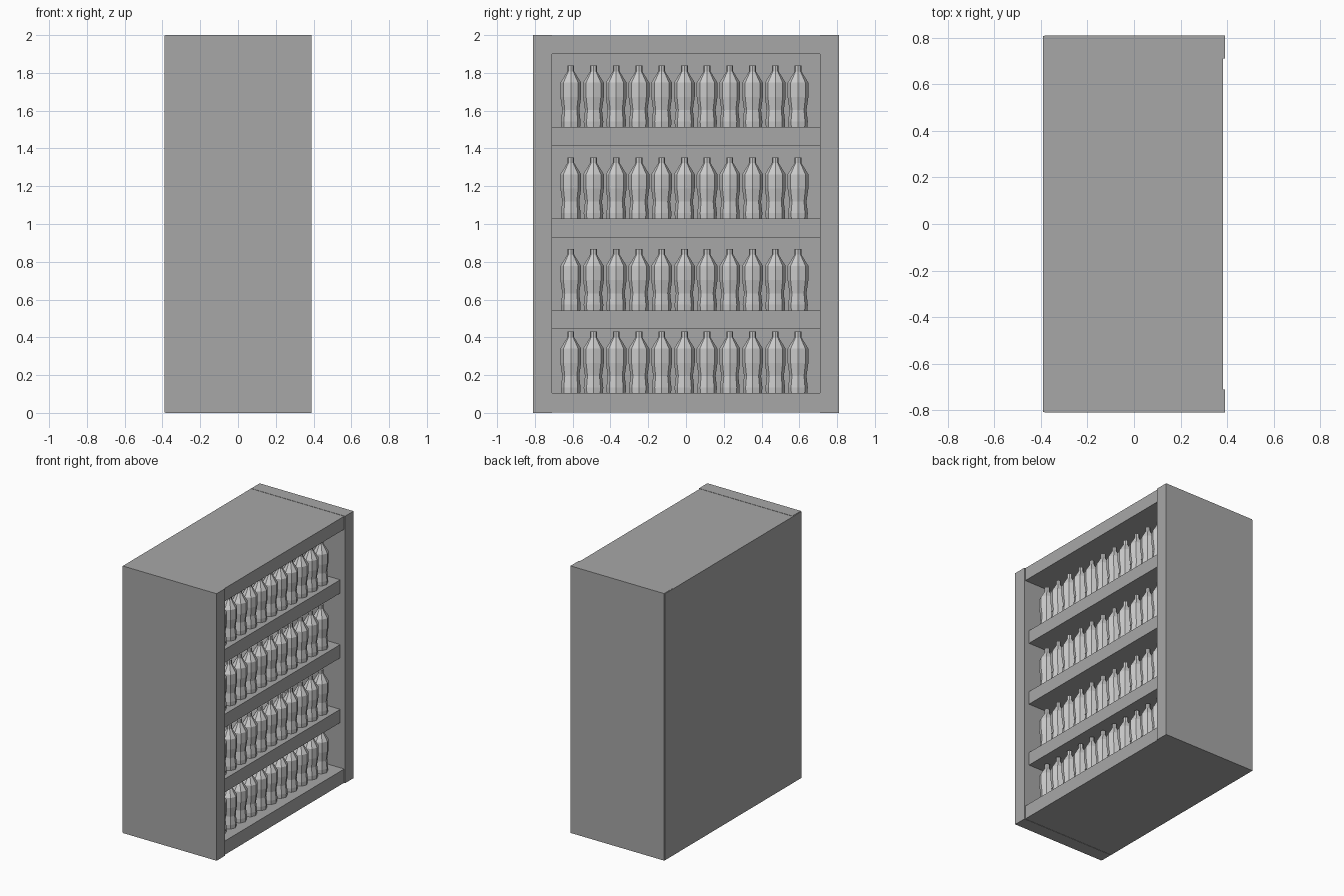
import bpy, bmesh, math

if "Cube" in bpy.data.objects:
    bpy.data.objects.remove(bpy.data.objects["Cube"])


def material(name, grey):
    mat = bpy.data.materials.new(name)
    mat.diffuse_color = (grey, grey, grey, 1)
    mat.use_nodes = True
    mat.node_tree.nodes["Principled BSDF"].inputs["Base Color"].default_value = mat.diffuse_color
    return mat


cabinet_grey = material("cabinet_grey", 0.39)


def board(name, x, y, z):
    """Box from (min, max) ranges."""
    bm = bmesh.new()
    bmesh.ops.create_cube(bm, size=1)
    for v in bm.verts:
        v.co = [r[0] if c < 0 else r[1] for c, r in zip(v.co, (x, y, z))]
    me = bpy.data.meshes.new(name)
    bm.to_mesh(me)
    bm.free()
    me.materials.append(cabinet_grey)
    ob = bpy.data.objects.new(name, me)
    bpy.context.collection.objects.link(ob)
    return ob


def bottle_mesh(profile, sides=8):
    """Low-poly lathe of (radius, height) points, capped at both ends."""
    bm = bmesh.new()
    rings = []
    for r, z in profile:
        rings.append([bm.verts.new((r * math.cos(math.tau * i / sides),
                                    r * math.sin(math.tau * i / sides), z))
                      for i in range(sides)])
    for a, b in zip(rings, rings[1:]):
        for i in range(sides):
            j = (i + 1) % sides
            bm.faces.new((a[i], a[j], b[j], b[i]))
    bm.faces.new(rings[0][::-1])
    bm.faces.new(rings[-1])
    me = bpy.data.meshes.new("bottle")
    bm.to_mesh(me)
    bm.free()
    return me


# Cabinet shell, open towards +x
for side, name in ((-1, "left_wall"), (1, "right_wall")):
    board(name, (-0.385, 0.39), sorted((side * 0.71, side * 0.81)), (0, 2))
board("back_wall", (-0.39, -0.29), (-0.807, 0.807), (0.002, 1.998))
board("bottom_panel", (-0.385, 0.383), (-0.71, 0.71), (0.002, 0.105))
board("top_panel", (-0.385, 0.383), (-0.71, 0.71), (1.9, 1.998))

# Shelves, slightly recessed from the opening
shelf_tops = (0.543, 1.028, 1.513)
for i, z in enumerate(shelf_tops):
    board(f"shelf_{i + 1}", (-0.29, 0.35), (-0.71, 0.71), (z - 0.1, z))

# One row of eleven bottles on the floor and on each shelf
mesh = bottle_mesh([(0.05, 0), (0.052, 0.03), (0.045, 0.09),
                    (0.055, 0.16), (0.055, 0.235), (0.018, 0.295),
                    (0.018, 0.325)])
mesh.materials.append(material("bottle_plastic", 0.8))
for row, z in enumerate((0.105,) + shelf_tops):
    for i in range(11):
        ob = bpy.data.objects.new(f"bottle_{row + 1}_{i + 1}", mesh)
        ob.location = (0.27, -0.61 + 0.1203 * i, z)
        bpy.context.collection.objects.link(ob)
